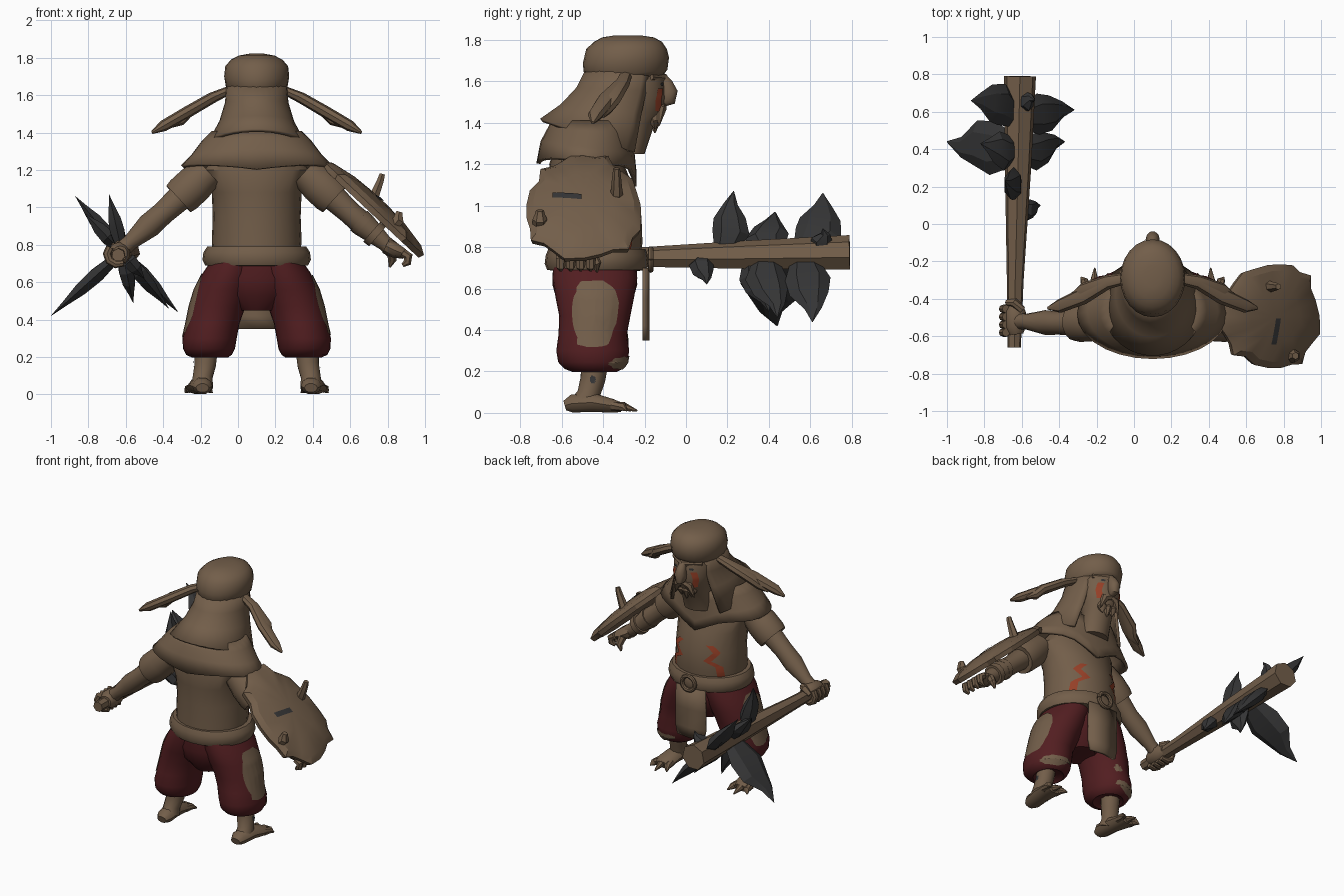
import bpy, bmesh, math, random
from mathutils import Vector

random.seed(4)
if "Cube" in bpy.data.objects:
    bpy.data.objects.remove(bpy.data.objects["Cube"])
CX = 0.1  # body centre line


def material(name, rgb):
    m = bpy.data.materials.new(name)
    m.use_nodes = True
    m.diffuse_color = (*rgb, 1)
    m.node_tree.nodes["Principled BSDF"].inputs["Base Color"].default_value = (*rgb, 1)
    return m


BROWN = material("brown", (0.17, 0.112, 0.068))
RED = material("dark_red", (0.085, 0.013, 0.015))
GREY = material("stone_grey", (0.035, 0.035, 0.036))
PAINT = material("war_paint", (0.30, 0.05, 0.02))


def build(name, rows, mat, closed=True, caps=True, angle=40):
    """Skin rows of points into a surface."""
    bm = bmesh.new()
    grid = [[bm.verts.new(p) for p in row] for row in rows]
    n = len(grid[0])
    for a, b in zip(grid, grid[1:]):
        for i in range(n if closed else n - 1):
            j = (i + 1) % n
            bm.faces.new((a[i], a[j], b[j], b[i]))
    if caps:
        bm.faces.new(grid[0])
        bm.faces.new(grid[-1])
    bmesh.ops.remove_doubles(bm, verts=bm.verts, dist=0.0005)
    bmesh.ops.recalc_face_normals(bm, faces=bm.faces)
    me = bpy.data.meshes.new(name)
    bm.to_mesh(me)
    bm.free()
    me.materials.append(mat)
    ob = bpy.data.objects.new(name, me)
    bpy.context.collection.objects.link(ob)
    bpy.ops.object.select_all(action="DESELECT")
    ob.select_set(True)
    bpy.context.view_layer.objects.active = ob
    bpy.ops.object.shade_smooth_by_angle(angle=math.radians(angle))
    return ob


def loft(name, rings, mat, n=20, gap=None, **kw):
    """Rings (x, y, z, rx, ry, tilt); a gap in degrees leaves the +y side open."""
    rows = []
    for x, y, z, rx, ry, *t in rings:
        tilt = t[0] if t else 0
        g = math.radians(gap or 0)
        span = math.tau - 2 * g
        steps = [math.pi / 2 + g + span * i / (n - 1 if gap else n) for i in range(n)]
        rows.append([(x + rx * math.cos(a), y + ry * math.sin(a), z - tilt * math.sin(a)) for a in steps])
    return build(name, rows, mat, closed=not gap, **kw)


def tube(name, pts, radii, mat, ref=(0, 1, 0), n=10, **kw):
    """Sweep ellipses (radius along ref, radius across) through points."""
    pts = [Vector(p) for p in pts]
    rows = []
    for i, (p, r) in enumerate(zip(pts, radii)):
        ra, rb = r if isinstance(r, tuple) else (r, r)
        t = (pts[min(i + 1, len(pts) - 1)] - pts[max(i - 1, 0)]).normalized()
        u = (Vector(ref) - t * t.dot(Vector(ref))).normalized()
        v = t.cross(u)
        rows.append([p + u * ra * math.cos(a) + v * rb * math.sin(a)
                     for a in (math.tau * k / n for k in range(n))])
    return build(name, rows, mat, **kw)


def wrap(ob, target):
    w = ob.modifiers.new("wrap", "SHRINKWRAP")
    w.target, w.offset, w.wrap_mode = target, 0.005, "ABOVE_SURFACE"


def rounded(a, power):
    """Point on a squared-off circle."""
    return [math.copysign(abs(f(a)) ** power, f(a)) for f in (math.cos, math.sin)]


def patch(name, c, u, v, mat, target, jag=0.05):
    """Ragged rounded patch lying on a surface."""
    c, u, v = Vector(c), Vector(u), Vector(v)
    edge = [(1 + random.uniform(-jag, jag), *rounded(math.tau * i / 28, .8)) for i in range(28)]
    rows = [[c + (u * a + v * b) * e * k / 8 for e, a, b in edge] for k in range(9)]
    wrap(build(name, rows, mat, caps=False), target)


def stripe(name, pts, wide, mat, target):
    """Painted line lying on a surface."""
    pts = [Vector(p) for p in pts]
    line = [a.lerp(b, k / 5) for a, b in zip(pts, pts[1:]) for k in range(6)]
    wrap(build(name, [[p - Vector(wide), p, p + Vector(wide)] for p in line], mat,
               closed=False, caps=False), target)


def thicken(ob, d):
    m = ob.modifiers.new("thickness", "SOLIDIFY")
    m.thickness = d


# Torso, pelvis, belt
torso = loft("torso", [(CX, -.44, .7, .23, .21), (CX, -.43, .82, .24, .22), (CX, -.43, .95, .235, .215),
                       (CX, -.45, 1.08, .24, .2), (CX, -.48, 1.2, .28, .18), (CX, -.48, 1.3, .2, .15)], BROWN, 24)
loft("pelvis", [(CX, -.44, .45, .1, .12), (CX, -.44, .53, .2, .18), (CX, -.44, .62, .24, .205),
                (CX, -.44, .73, .225, .2)], RED, 24)
loft("belt", [(CX, -.43, .685, .23, .2), (CX, -.43, .69, .275, .24), (CX, -.43, .72, .29, .252),
              (CX, -.43, .76, .285, .247), (CX, -.43, .79, .265, .235), (CX, -.43, .79, .22, .2)], BROWN, 24)
ring = [(CX + .05 * math.cos(a), -.17, .74 + .05 * math.sin(a)) for a in (math.tau * k / 16 for k in range(17))]
tube("belt_buckle", ring, [.014] * 17, BROWN, n=8)
cloth = build("loincloth", [[(CX - w, -.21, z), (CX, -.197, z), (CX + w, -.21, z)]
                            for z, w in ((.7, .11), (.55, .115), (.42, .115), (.35, .1))],
              BROWN, closed=False, caps=False)
thicken(cloth, .02)

# Legs
for s, side in ((-1, "right"), (1, "left")):
    def X(d):
        return CX + s * d
    leg = loft(side + "_trouser_leg", [
        (X(.25), -.44, .215, .07, .08), (X(.25), -.44, .197, .095, .105), (X(.255), -.445, .212, .122, .14),
        (X(.255), -.45, .245, .139, .167), (X(.252), -.45, .3, .145, .176), (X(.235), -.45, .38, .143, .165),
        (X(.21), -.44, .47, .15, .172), (X(.175), -.44, .56, .158, .19), (X(.14), -.44, .65, .148, .205),
        (X(.11), -.44, .72, .13, .2)], RED, 28)
    patch(side + "_outer_patch", (X(.4), -.44, .495), (0, .15, 0), (-s * .06, 0, .17), BROWN, leg)
    patch(side + "_knee_patch", (X(.29), -.27, .228), (s * .14, -.08, 0), (0, 0, .04), BROWN, leg, .1)
    tube(side + "_shin", [(X(.27), -.44, .24), (X(.275), -.45, .16), (X(.29), -.47, .09), (X(.29), -.49, .04)],
         [.065, .06, .055, (.07, .06)], BROWN)
    tube(side + "_foot", [(X(.29), -.585, .035), (X(.29), -.55, .045), (X(.3), -.45, .05), (X(.31), -.36, .035),
                          (X(.31), -.31, .026)],
         [(.035, .025), (.055, .045), (.06, .048), (.068, .035), (.06, .024)], BROWN, ref=(1, 0, 0))
    for k, (o, tip) in enumerate(((-.045, -.265), (.0, -.235), (.045, -.285))):
        tube(f"{side}_toe_{k}", [(X(.31 + o), -.36, .032), (X(.312 + o * 1.2), -.3, .03), (X(.31 + o * 1.6), tip, .01)],
             [.024, .022, .004], BROWN, n=7)
    patch(side + "_shin_mark", (X(.33), -.45, .16), (0, .012, 0), (0, 0, .018), GREY, bpy.data.objects[side + "_shin"], .2)
patch("right_small_patch", (CX - .2, -.27, .36), (.03, 0, 0), (0, 0, .022), BROWN, bpy.data.objects["right_trouser_leg"], .2)

# Cape around the shoulders and hood around the face
cape = loft("shoulder_cape", [(CX, -.45, 1.41, .24, .2, 0), (CX, -.46, 1.36, .29, .21, .01),
                              (CX, -.47, 1.28, .35, .232, .03), (CX, -.48, 1.225, .405, .242, .04)],
            BROWN, 28, caps=False)
for v in cape.data.vertices:  # front point and sagging back hem
    front = max(0, v.co.y + .31) * max(0, 1 - abs(v.co.x - CX) / .22)
    v.co.z -= front * 1.3
    if v.co.z < 1.28 and v.co.y < -.5:
        v.co.z -= .06 * (1 - abs(v.co.x - CX) / .45)
thicken(cape, .02)
hood = loft("hood", [(CX, -.3, 1.67, .16, .18, 0), (CX, -.33, 1.56, .17, .2, .01),
                     (CX, -.375, 1.46, .2, .23, .03), (CX, -.435, 1.325, .27, .27, .095)],
            BROWN, 24, gap=46, caps=False)
thicken(hood, .02)

# Head and face
head = loft("head", [(CX, -.29, 1.25, .1, .09), (CX, -.25, 1.4, .095, .1), (CX, -.235, 1.45, .115, .125),
                     (CX, -.24, 1.52, .132, .14), (CX, -.25, 1.6, .138, .145), (CX, -.28, 1.68, .13, .15)], BROWN, 24)
tube("nose", [(CX, -.12, 1.625), (CX, -.095, 1.59), (CX, -.083, 1.55), (CX, -.088, 1.51), (CX, -.115, 1.49)],
     [.022, (.03, .032), (.038, .045), (.036, .04), .016], BROWN, ref=(1, 0, 0))
tube("brow", [(CX - .11, -.17, 1.62), (CX, -.11, 1.615), (CX + .11, -.17, 1.62)], [.015, .025, .015], BROWN, n=8)
for s, side in ((-1, "right"), (1, "left")):
    patch(side + "_eye", (CX + s * .06, -.12, 1.585), (.018, 0, 0), (0, 0, .008), GREY, head, 0)
    stripe(side + "_cheek_paint", [(CX + s * .075, -.12, 1.565), (CX + s * .09, -.13, 1.515), (CX + s * .08, -.13, 1.455)],
           (.018, -s * .012, 0), PAINT, head)
    tube(side + "_moustache", [(CX, -.115, 1.48), (CX + s * .045, -.125, 1.465), (CX + s * .075, -.13, 1.385)],
         [.022, .03, .003], BROWN, n=7)
for k in range(-1, 2):
    tube(f"beard_lock_{k + 2}", [(CX + k * .04, -.17, 1.46), (CX + k * .042, -.15, 1.41), (CX + k * .04, -.15, 1.35 + .02 * abs(k))],
         [.03, .032, .003], BROWN, n=7)

# Cap with hanging ties
loft("cap", [(CX, -.285, 1.61, .14, .17, -.015), (CX, -.29, 1.635, .163, .2, -.02), (CX, -.29, 1.7, .174, .208, -.015),
             (CX, -.287, 1.755, .168, .195), (CX, -.28, 1.79, .138, .165), (CX, -.28, 1.812, .095, .125),
             (CX, -.28, 1.822, .04, .06)], BROWN, 24, angle=55)
for s, side in ((-1, "right"), (1, "left")):
    for k, (y, z, d) in enumerate(((-.44, 1.4, .56), (-.39, 1.43, .47))):
        tube(f"{side}_cap_tie_{k}", [(CX + s * .14, -.29, 1.63), (CX + s * .24, -.31, 1.585),
                                     (CX + s * .37, (y - .33) / 2, 1.51), (CX + s * (d - .06), y, z + .035), (CX + s * d, y - .01, z)],
             [(.03, .022), (.038, .03), (.045, .032), (.036, .03), (.008, .008)], BROWN, n=8)

# Arms: sleeves, forearms
for s, side, hand in ((-1, "right", (-.62, -.52, .775)), (1, "left", (.83, -.52, .77))):
    sh, el = Vector((CX + s * .26, -.52, 1.19)), Vector((CX + s * .5, -.53, .97))
    hand = Vector(hand)
    tube(side + "_sleeve", [sh, sh.lerp(el, .3), sh.lerp(el, .55), sh.lerp(el, .66), sh.lerp(el, .62)],
         [.09, .105, .105, .098, .06], BROWN, n=14)
    tube(side + "_arm", [sh.lerp(el, .4), el, el.lerp(hand, .35), el.lerp(hand, .8), hand],
         [.075, .062, .066, .042, .045], BROWN, n=12)

# Right fist around the club
tube("right_palm", [(-.63, -.59, .755), (-.635, -.55, .755), (-.635, -.47, .755), (-.63, -.43, .755)],
     [.04, .06, .06, .04], BROWN, ref=(0, 0, 1))
for k in range(4):
    y = -.58 + k * .042
    arc = [(-.64 + .06 * math.cos(a), y, .75 + .055 * math.sin(a)) for a in (2.4, 3.1, 3.8, 4.5, 5.2)]
    tube(f"right_finger_{k}", arc, [.022, .023, .023, .022, .016], BROWN, n=8)
tube("right_thumb", [(-.6, -.46, .79), (-.64, -.42, .8), (-.68, -.42, .77)], [.024, .024, .015], BROWN, n=8)

# Left hand hanging below the shield
tube("left_palm", [(.79, -.53, .795), (.84, -.53, .77), (.89, -.53, .75)], [(.055, .045), (.085, .042), (.08, .028)], BROWN)
for k in range(4):
    y = -.605 + k * .048
    tube(f"left_finger_{k}", [(.88, y, .758), (.91, y, .738), (.905, y, .705), (.88, y, .69)], [.025, .026, .022, .01], BROWN, n=7)
tube("left_thumb", [(.82, -.46, .765), (.825, -.43, .72), (.81, -.43, .68)], [.028, .023, .006], BROWN, n=7)

# Shield: domed, ragged hide disc strapped along the left forearm
O, U, V, N = Vector((.715, -.495, 1.0)), Vector((.73, 0, -.683)), Vector((0, 1, 0)), Vector((.683, 0, .73))
edge = [random.uniform(.92, 1.03) + .05 * (k % 3 == 0) for k in range(28)]


def disc(scale, lift):
    row = []
    for k, e in enumerate(edge):
        u, w = rounded(math.tau * k / 28, .86)
        row.append(O + U * u * .36 * e * scale + V * w * (.272 + .045 * u) * e * scale + N * lift)
    return row


shield = build("shield", [disc(.5, .01), disc(.97, -.025), disc(1, .005), disc(.88, .032), disc(.5, .058),
                          disc(.15, .066)], BROWN, angle=25)
for k, (u, v, r, h) in enumerate(((-.03, .16, .03, .17), (.15, -.21, .035, .085))):
    p = O + U * u + V * v
    tube(f"shield_stud_{k}", [p, p + N * .05, p + N * h * .8 - U * h * .2, p + N * h - U * h * .3],
         [r, r, r * .7, r * .55], BROWN, n=6, angle=25)
p = O + U * .0 + N * .06 - V * .08
stripe("shield_slash", [p - V * .07 - U * .012, p, p + V * .07 + U * .012], U * .018, GREY, shield)
for k, t in enumerate((.2, .5)):
    q = Vector((.6, -.53, .97)).lerp(Vector((.83, -.52, .77)), t)
    tube(f"shield_strap_{k}", [q, q + Vector((.03, 0, -.026))], [.07, .068], BROWN, n=12)

# Club and its stone blades
tube("club", [(-.64, -.66, .745), (-.635, -.3, .748), (-.62, .3, .76), (-.61, .79, .77)],
     [.036, .046, .072, .088], BROWN, ref=(0, 0, 1), n=7, angle=25)
blades = [(.2, (-.69, .23, 1.07), .09), (.6, (-.87, .66, 1.06), .115), (.38, (-.82, .43, .97), .1),
          (.37, (-1, .44, .42), .145), (.56, (-.32, .61, .44), .11), (.36, (-.37, .44, .46), .1),
          (.33, (-.56, .4, .49), .09), (.66, (-.53, .66, .89), .06), (.09, (-.5, .1, .62), .06)]
for k, (y, tip, w) in enumerate(blades):
    a, b = Vector((-.62, y, .76)), Vector(tip)
    shape = [(.1, .65), (.36, 1), (.58, .86), (.8, .38), (1, .02)]
    tube(f"club_blade_{k}", [a.lerp(b, t) + Vector((0, random.uniform(-.02, .02) * (t < .9), 0)) for t, _ in shape],
         [(w * f, .045 * f) for _, f in shape], GREY, n=6, angle=20)

# War paint on the belly
for s, side in ((-1, "right"), (1, "left")):
    stripe(side + "_belly_paint", [(CX + s * x, y, z) for x, y, z in
                                   ((.12, -.23, 1.01), (.165, -.26, .96), (.105, -.23, .9), (.175, -.27, .86), (.185, -.28, .78))],
           (.023, -s * .014, 0), PAINT, torso)
